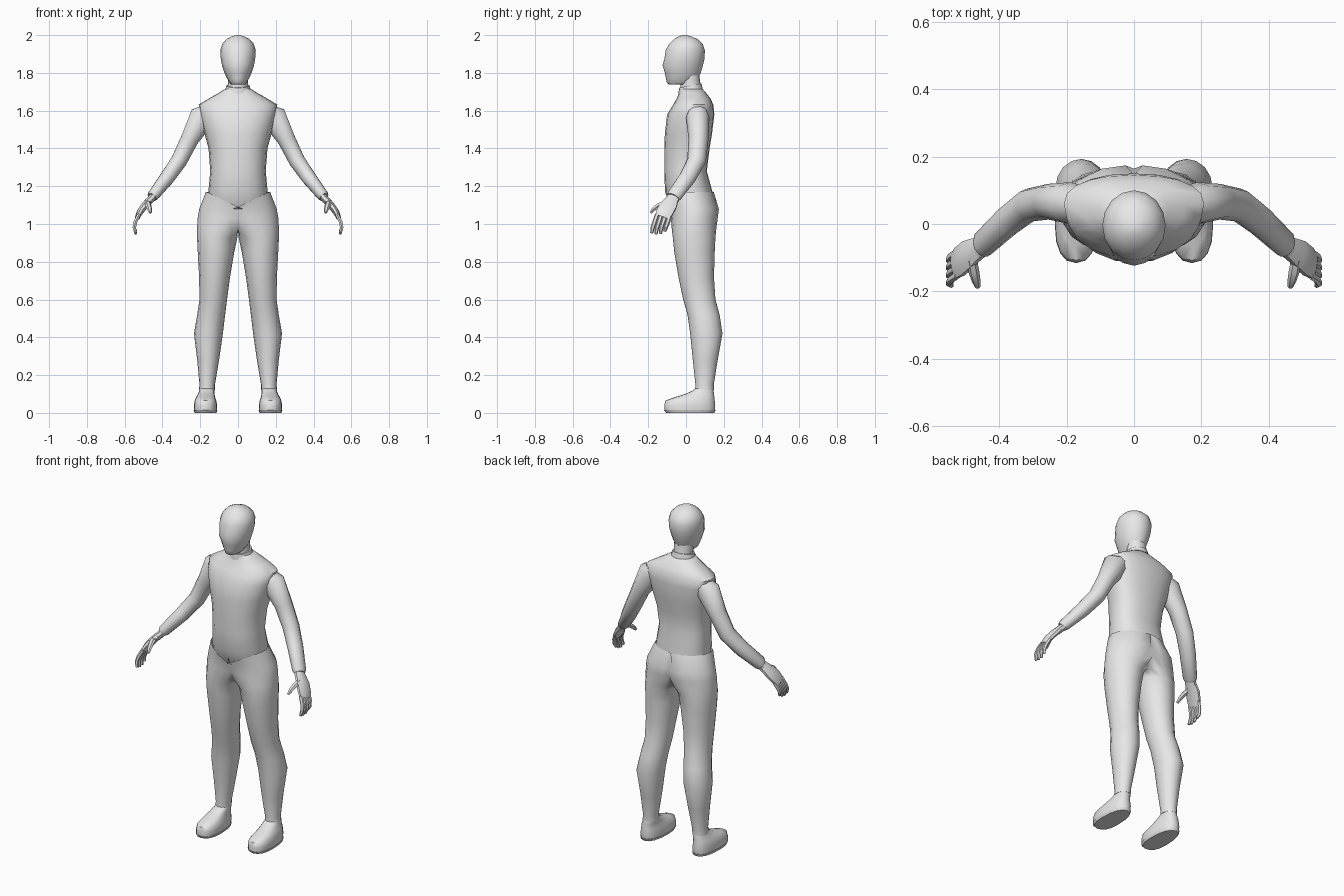
import bpy, bmesh, math
from mathutils import Vector

grey = bpy.data.materials.new("plain_grey")
grey.diffuse_color = (0.8, 0.8, 0.8, 1)


def oval(z, x0, x1, yf, yb, yc=None, n=16, p=2.0, tilt=0.0):
    """Horizontal ring with separate front and back depth."""
    yc = (yf + yb) / 2 if yc is None else yc
    pts = []
    for i in range(n):
        a = 2 * math.pi * i / n
        c, s = math.cos(a), math.sin(a)
        c = math.copysign(abs(c) ** (2 / p), c)
        s = math.copysign(abs(s) ** (2 / p), s)
        y = yc + s * ((yb - yc) if s > 0 else (yc - yf))
        pts.append(Vector(((x0 + x1) / 2 + c * (x1 - x0) / 2, y, z + tilt * y)))
    return pts


def loft(name, rings, mirror=False, half=False, top_cap=True, angle=50):
    """Skin a stack of rings; half clamps it to x >= 0 and welds the mirror."""
    bm = bmesh.new()
    rows = [[bm.verts.new((max(p.x, 0) if half else p.x, p.y, p.z)) for p in r] for r in rings]
    n = len(rows[0])
    for a, b in zip(rows, rows[1:]):
        for i in range(n):
            bm.faces.new((a[i], a[(i + 1) % n], b[(i + 1) % n], b[i]))
    bm.faces.new(rows[0][::-1])
    if top_cap:
        bm.faces.new(rows[-1])
    if half:
        inner = [f for f in bm.faces if all(v.co.x < 1e-5 for v in f.verts)]
        bmesh.ops.delete(bm, geom=inner, context='FACES')
    bmesh.ops.recalc_face_normals(bm, faces=bm.faces)
    me = bpy.data.meshes.new(name)
    bm.to_mesh(me)
    bm.free()
    me.materials.append(grey)
    me.shade_smooth()
    me.set_sharp_from_angle(angle=math.radians(angle))
    ob = bpy.data.objects.new(name, me)
    bpy.context.collection.objects.link(ob)
    if mirror or half:
        m = ob.modifiers.new("mirror", 'MIRROR')
        m.use_mirror_merge = half
        m.use_clip = half
    return ob


def limb(name, path, n=10, ref=(0, 1, 0), angle=50):
    """Mirrored tube along (x, y, z, thickness, width) points."""
    pts = [Vector(p[:3]) for p in path]
    rings = []
    for i, p in enumerate(path):
        t = (pts[min(i + 1, len(pts) - 1)] - pts[max(i - 1, 0)]).normalized()
        u = t.cross(Vector(ref)).normalized()
        v = t.cross(u)
        rings.append([pts[i] + u * p[3] * math.cos(2 * math.pi * (k + .5) / n)
                      + v * p[4] * math.sin(2 * math.pi * (k + .5) / n) for k in range(n)])
    return loft(name, rings, mirror=True, angle=angle)


# head
loft("head", [oval(z, -w, w, f, b) for z, w, f, b in [
    (1.738, .036, -.092, .03), (1.748, .045, -.101, .042), (1.77, .058, -.106, .063),
    (1.80, .072, -.112, .078), (1.84, .085, -.124, .09), (1.875, .091, -.114, .098),
    (1.92, .094, -.108, .10), (1.955, .083, -.088, .088), (1.98, .059, -.062, .06),
    (1.994, .032, -.038, .025), (2.0, .01, -.02, .0)]])

# neck and tilted collar
loft("neck", [oval(z, -w, w, f, b) for z, w, f, b in [
    (1.67, .06, -.03, .09), (1.73, .054, -.03, .078), (1.79, .054, -.03, .07)]])
loft("collar", [oval(z, -w, w, f, b, tilt=.2) for z, w, f, b in [
    (1.67, .078, -.043, .096), (1.70, .069, -.04, .088), (1.728, .062, -.037, .082),
    (1.728, .055, -.031, .076)]])

# shirt body
loft("shirt", [oval(z, -w, w, f, b, c, n=20, p=2.3) for z, w, f, b, c in [
    (1.03, .14, -.05, .11, .03), (1.10, .15, -.085, .135, .03), (1.17, .157, -.111, .14, .03),
    (1.28, .147, -.115, .11, .02), (1.40, .156, -.115, .125, .03), (1.48, .178, -.112, .138, .04),
    (1.58, .203, -.10, .15, .05), (1.632, .208, -.068, .145, .06), (1.667, .15, -.048, .128, .055),
    (1.695, .10, -.037, .105, .045), (1.715, .07, -.03, .088, .03)]])

# trousers: one leg and half the hips, mirrored at the middle
rings = [oval(z, x0, x1, f, b) for z, x0, x1, f, b in [
    (.12, .122, .207, .048, .147), (.15, .122, .204, .05, .147), (.28, .10, .216, .036, .168),
    (.42, .08, .233, .022, .193), (.52, .068, .216, .008, .178), (.60, .058, .204, -.015, .156),
    (.72, .042, .206, -.04, .148), (.85, .02, .213, -.062, .152), (.93, .003, .217, -.07, .156),
    (.97, -.05, .217, -.075, .16), (1.03, -.12, .214, -.08, .168), (1.08, -.155, .205, -.086, .174)]]
waist = oval(1.17, -.168, .17, -.113, .147)
for p in waist:
    if p.y < .017:      # the front of the waist dips to a V
        p.z = 1.09 + .08 * min(1, abs(p.x) / .165)
        p.y += .018 * (1.17 - p.z) / .08
rings.append(waist)
loft("trousers", rings, half=True, top_cap=False)

# sleeves and cuffs
limb("sleeve", [(.14, .06, 1.60, .045, .05), (.19, .062, 1.565, .072, .062),
                (.255, .066, 1.45, .05, .053), (.312, .056, 1.335, .045, .05),
                (.375, .008, 1.245, .041, .046), (.448, -.06, 1.152, .032, .042),
                (.456, -.067, 1.142, .026, .034)])
limb("wrist", [(.43, -.045, 1.17, .022, .034), (.478, -.085, 1.112, .02, .036)], n=8)

# hands
limb("palm", [(.462, -.07, 1.135, .018, .034), (.492, -.09, 1.10, .02, .046),
              (.518, -.112, 1.065, .018, .048), (.532, -.125, 1.035, .013, .042)], n=8, angle=35)
for k in range(4):
    y, drop = -.158 + .023 * k, (.006, 0, .003, .016)[k]
    limb("finger", [(.524, y + .006, 1.052, .011, .0125), (.543, y - .007, 1.012, .011, .0125),
                    (.549, y - .018, .982, .010, .0115),
                    (.541, y - .024, .946 + drop, .007, .008)], n=6, angle=35)
limb("thumb", [(.482, -.105, 1.115, .014, .016), (.475, -.142, 1.10, .014, .016),
               (.468, -.17, 1.08, .012, .013), (.464, -.187, 1.06, .007, .008)],
     n=6, ref=(1, 0, 0), angle=35)

# shoes, soles and ankles
loft("shoe", [oval(z, x0, x1, f, b, c, p=2.4) for z, x0, x1, f, b, c in [
    (.012, .112, .232, -.113, .152, 0), (.04, .110, .234, -.115, .155, 0),
    (.066, .115, .229, -.108, .152, .01), (.083, .121, .222, -.06, .15, .04),
    (.10, .124, .212, -.005, .148, .06), (.118, .125, .205, .035, .146, .09),
    (.13, .127, .202, .05, .143, .097)]], mirror=True)
loft("sole", [oval(z, x0, x1, f, b, 0, p=2.4) for z, x0, x1, f, b in [
    (0, .114, .230, -.105, .15), (.014, .109, .235, -.116, .156)]], mirror=True)
